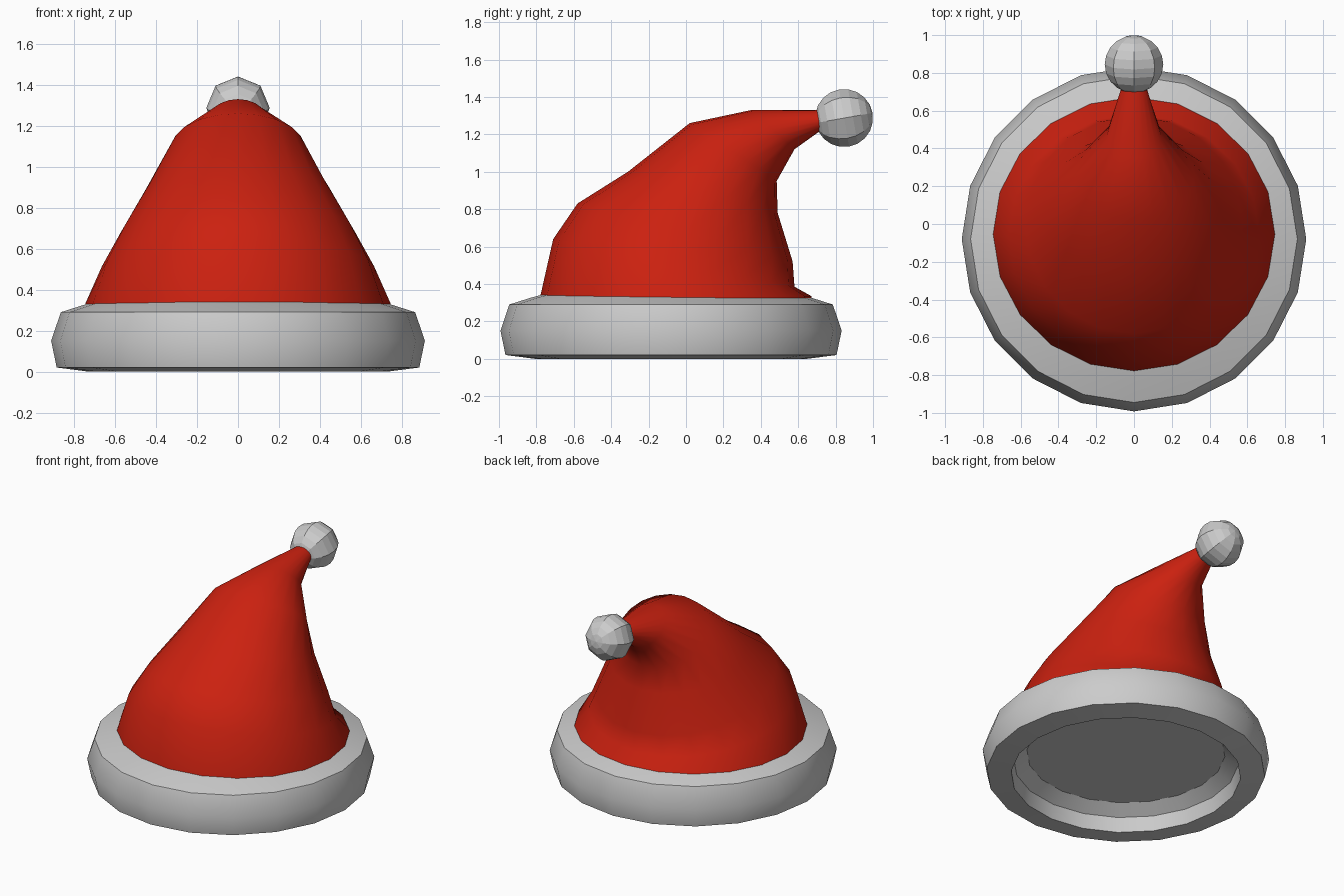
import bpy, bmesh
from math import cos, sin, pi, radians
from mathutils import Matrix, Vector

if "Cube" in bpy.data.objects:
    bpy.data.objects.remove(bpy.data.objects["Cube"])

SIDES = 20


def finish(bm, name, angle=None):
    bmesh.ops.recalc_face_normals(bm, faces=bm.faces[:])
    mesh = bpy.data.meshes.new(name)
    bm.to_mesh(mesh)
    bm.free()
    ob = bpy.data.objects.new(name, mesh)
    bpy.context.collection.objects.link(ob)
    if angle:
        bpy.ops.object.select_all(action='DESELECT')
        ob.select_set(True)
        bpy.context.view_layer.objects.active = ob
        bpy.ops.object.shade_smooth_by_angle(angle=radians(angle))
    return ob


def loft(bm, rings, closed=False):
    """Bridge consecutive rings of vertices."""
    loops = [[bm.verts.new(p) for p in ring] for ring in rings]
    pairs = list(zip(loops, loops[1:]))
    if closed:
        pairs.append((loops[-1], loops[0]))
    for a, b in pairs:
        for i in range(SIDES):
            j = (i + 1) % SIDES
            bm.faces.new((a[i], a[j], b[j], b[i]))
    return loops


def circle(r, z, cy):
    return [(r * cos(2 * pi * i / SIDES), cy + r * sin(2 * pi * i / SIDES), z)
            for i in range(SIDES)]


# Fur brim: a squashed ring, profile as (radius, height)
brim_profile = [(0.63, 0.16), (0.715, 0.10), (0.73, 0.0), (0.885, 0.02),
                (0.912, 0.15), (0.865, 0.29), (0.745, 0.328), (0.66, 0.35)]
bm = bmesh.new()
loft(bm, [circle(r, z, -0.08) for r, z in brim_profile], closed=True)
finish(bm, "fur_brim", 35)

# Flat lining closing the opening inside the brim
bm = bmesh.new()
bm.faces.new([bm.verts.new(p) for p in circle(0.64, 0.16, -0.08)])
lining = finish(bm, "lining")
lining.data.flip_normals() if lining.data.polygons[0].normal.z > 0 else None

# Red cap: tilted elliptical rings (front y, front z, back y, back z, half width)
cap_rings = [(-0.79, 0.26, 0.68, 0.28, 0.755),
             (-0.78, 0.33, 0.67, 0.335, 0.745),
             (-0.71, 0.64, 0.58, 0.385, 0.665),
             (-0.58, 0.83, 0.57, 0.52, 0.575),
             (-0.31, 1.00, 0.49, 0.78, 0.45),
             (0.02, 1.26, 0.485, 0.95, 0.32),
             (0.35, 1.33, 0.58, 1.12, 0.145),
             (0.70, 1.33, 0.72, 1.22, 0.07)]
rings = []
for fy, fz, by, bz, w in cap_rings:
    mid = Vector((0, (fy + by) / 2, (fz + bz) / 2))
    half = Vector((0, (by - fy) / 2, (bz - fz) / 2))
    rings.append([mid + Vector((w, 0, 0)) * cos(2 * pi * i / SIDES)
                  + half * sin(2 * pi * i / SIDES) for i in range(SIDES)])
bm = bmesh.new()
loops = loft(bm, rings)
bm.faces.new(loops[-1])
cap = finish(bm, "cap", 60)
red = bpy.data.materials.new("red_felt")
red.diffuse_color = (0.6, 0.015, 0.005, 1)
red.use_nodes = True
red.node_tree.nodes["Principled BSDF"].inputs["Base Color"].default_value = red.diffuse_color
cap.data.materials.append(red)

# Faceted pompom with its poles along the tip direction
bm = bmesh.new()
bmesh.ops.create_uvsphere(
    bm, u_segments=8, v_segments=10, radius=0.155,
    matrix=Matrix.Translation((0, 0.845, 1.287)) @ Matrix.Rotation(radians(-80), 4, 'X'))
finish(bm, "pompom")
